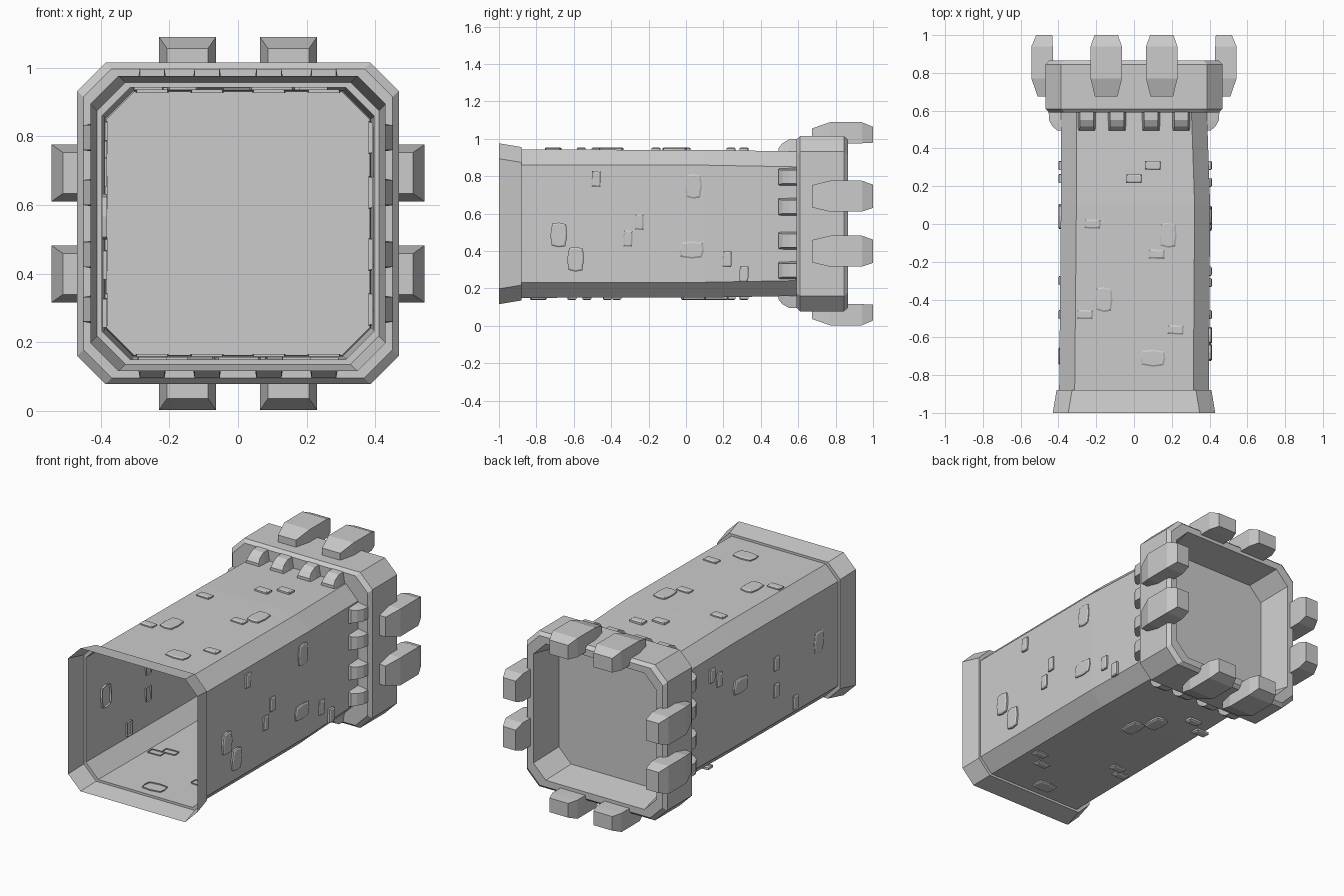
import bpy
import bmesh
from mathutils import Matrix, Vector

cube = bpy.data.objects.get("Cube")
if cube:
    bpy.data.objects.remove(cube, do_unlink=True)

AXIS_Z = 0.546
stone_grey = bpy.data.materials.new("stone_grey")
stone_grey.use_nodes = True
colour = (0.6, 0.6, 0.6, 1)
stone_grey.diffuse_color = colour
stone_grey.node_tree.nodes["Principled BSDF"].inputs["Base Color"].default_value = colour


def loft(name, rings, side=0, cap_start=False, cap_end=False, closed=False):
    """Skin a row of rings; side turns the part in quarter turns about the tower axis."""
    bm = bmesh.new()
    loops = [[bm.verts.new(p) for p in ring] for ring in rings]
    pairs = list(zip(loops, loops[1:]))
    if closed:
        pairs.append((loops[-1], loops[0]))
    for a, b in pairs:
        n = len(a)
        for i in range(n):
            j = (i + 1) % n
            bm.faces.new((a[i], a[j], b[j], b[i]))
    if cap_start:
        bm.faces.new(loops[0][::-1])
    if cap_end:
        bm.faces.new(loops[-1])
    bmesh.ops.recalc_face_normals(bm, faces=bm.faces)
    turn = Matrix.Rotation(side * 1.5707963, 4, "Y")
    bm.transform(Matrix.Translation((0, 0, AXIS_Z)) @ turn)
    mesh = bpy.data.meshes.new(name)
    bm.to_mesh(mesh)
    bm.free()
    mesh.materials.append(stone_grey)
    obj = bpy.data.objects.new(name, mesh)
    bpy.context.collection.objects.link(obj)
    return obj


def octagon(y, r, shift=0, cut=0.082):
    """Square ring with cut corners, across the tower axis."""
    c = r - cut
    pts = [(c, r), (r, c), (r, -c), (c, -r), (-c, -r), (-r, -c), (-r, c), (-c, r)]
    return [Vector((x + shift, y, z)) for x, z in pts]


def block_ring(u, y, half_in, half_out, low, high):
    """Four-sided section of a block standing on the upper wall."""
    return [(u - half_in, y, low), (u + half_in, y, low),
            (u + half_out, y, high), (u - half_out, y, high)]


# Hollow shaft with a flared, open foot
loft("tower_shaft", [
    octagon(-1, 0.43), octagon(-0.88, 0.41), octagon(-0.88, 0.396),
    octagon(0.1, 0.395, 0.008), octagon(0.6, 0.386)])

# Crown: bevelled collar, recessed inside and closed by the roof floor
loft("crown", [
    octagon(0.59, 0.386), octagon(0.59, 0.45), octagon(0.61, 0.468),
    octagon(0.845, 0.468), octagon(0.865, 0.45), octagon(0.865, 0.41),
    octagon(0.66, 0.384)], cap_end=True)

# Battlements and the supports under the crown
for side in range(4):
    for u in (-0.147, 0.147):
        loft("battlement", [
            block_ring(u, 0.675, 0.06, 0.06, 0.44, 0.51),
            block_ring(u, 0.77, 0.083, 0.083, 0.43, 0.543),
            block_ring(u, 0.94, 0.083, 0.083, 0.43, 0.543),
            block_ring(u, 1, 0.062, 0.062, 0.433, 0.518)],
            side, True, True)
    for u in (-0.25, -0.09, 0.09, 0.25):
        loft("crown_support", [
            block_ring(u, 0.495, 0.046, 0.04, 0.38, 0.405),
            block_ring(u, 0.515, 0.048, 0.036, 0.38, 0.43),
            block_ring(u, 0.55, 0.048, 0.036, 0.38, 0.45),
            block_ring(u, 0.6, 0.048, 0.036, 0.38, 0.452)],
            side, True, True)

# Raised stones: size across the wall, size along the tower, bulge of the long edges
FLAT, TALL, WIDE = (0.085, 0.048, 0), (0.08, 0.12, 0.006), (0.12, 0.078, 0.006)


def stone(side, u, y, kind):
    w, h, bulge = kind

    def outline(inset, r):
        a, b = w / 2 - inset, h / 2 - inset
        pts = [(-a, -b * 0.9), (0, -b - bulge), (a * 0.95, -b), (a + bulge, 0),
               (a, b * 0.9), (0, b + bulge), (-a * 0.95, b), (-a - bulge, 0)]
        return [(u + p, y + q, r) for p, q in pts]

    wall = 0.39 + (0.008 if side == 1 else -0.004 if side == 3 else 0.003)
    loft("raised_stone", [outline(0, wall - 0.004), outline(0, wall + 0.01),
                          outline(0.008, wall + 0.015)], side, False, True)


# Positions in hundredths: across the wall, along the tower
upper = [(10, 31, FLAT), (0, 24, FLAT), (-22, 0, FLAT), (18, -6, TALL), (12, -16, FLAT),
         (-16, -40, TALL), (-26, -48, FLAT), (22, -56, FLAT), (10, -71, WIDE)]
left_wall = [(-24, -48, FLAT), (6, -68, WIDE), (19, -59, WIDE), (-1, -25, FLAT),
             (8, -31, FLAT), (-20, 4, WIDE), (14, 3, TALL), (19, 22, FLAT), (27, 31, FLAT)]
lower = [(0, -79, WIDE), (-17, -61, FLAT), (-25, -53, FLAT), (19, -37, FLAT),
         (25, -42, FLAT), (-4, 4, TALL), (3, 16, TALL), (18, 31, FLAT), (29, 24, FLAT)]
right_wall = [(2, -70, WIDE), (-26, -48, FLAT), (4, -30, FLAT), (-12, -30, FLAT),
              (4, 4, TALL), (15, 24, FLAT), (20, 31, FLAT)]
for side, stones in enumerate((upper, left_wall, lower, right_wall)):
    for u, y, kind in stones:
        stone(side, u / 100, y / 100, kind)
